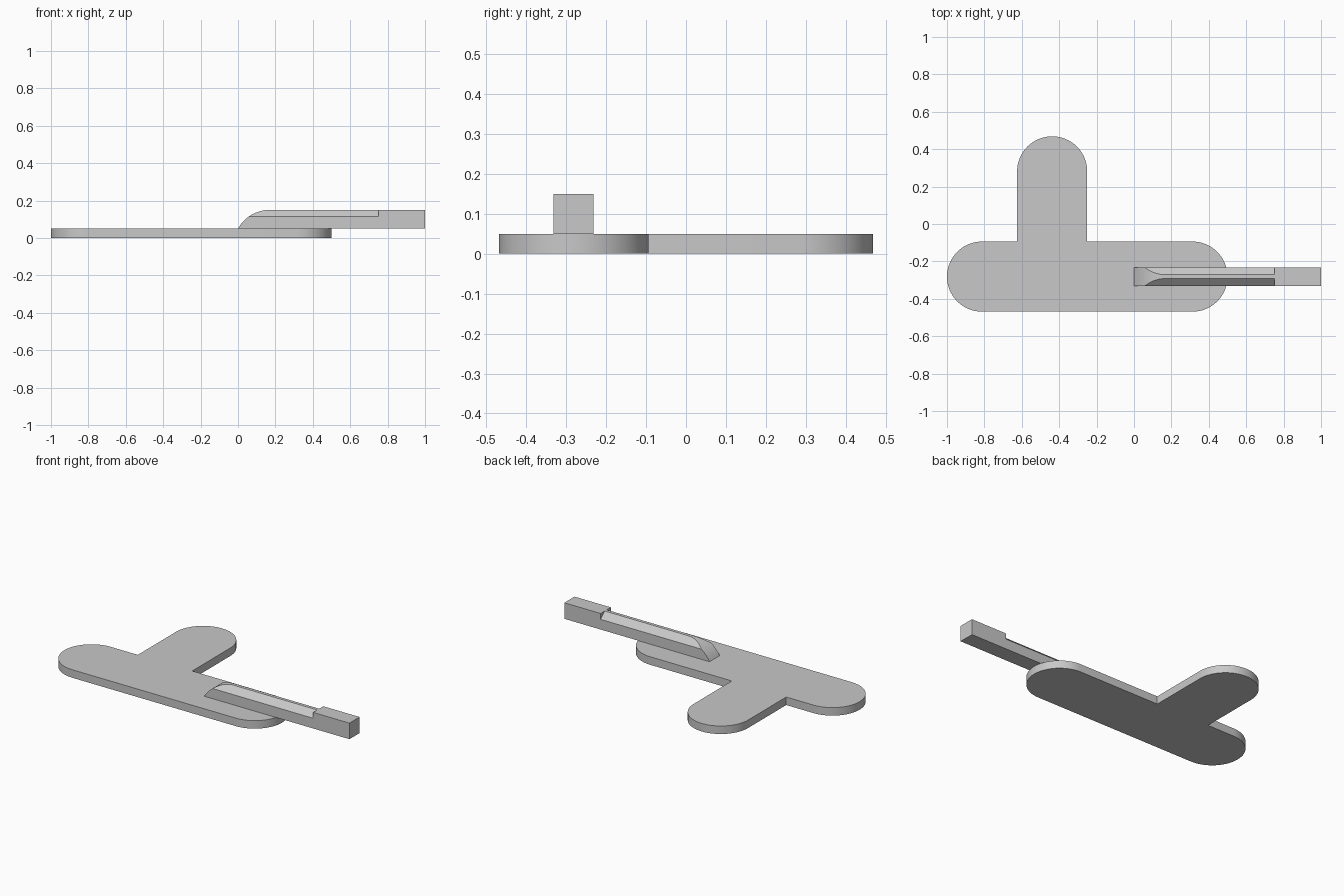
import bpy, bmesh
from math import sin, cos, pi, atan2
from mathutils import Vector

cube = bpy.data.objects.get("Cube")
if cube:
    bpy.data.objects.remove(cube, do_unlink=True)

gray = bpy.data.materials.new("light gray")
gray.use_nodes = True
color = (0.58, 0.58, 0.58, 1)
gray.diffuse_color = color
gray.node_tree.nodes["Principled BSDF"].inputs["Base Color"].default_value = color


def arc(cx, cy, r, start, end, steps):
    """Points along a circular arc."""
    angles = [start + (end - start) * i / steps for i in range(steps + 1)]
    return [(cx + r * cos(a), cy + r * sin(a)) for a in angles]


def prism(points, offset):
    """Closed outline extruded along offset."""
    bm = bmesh.new()
    face = bm.faces.new([bm.verts.new(p) for p in points])
    new = bmesh.ops.extrude_face_region(bm, geom=[face])["geom"]
    verts = [v for v in new if isinstance(v, bmesh.types.BMVert)]
    bmesh.ops.translate(bm, verts=verts, vec=offset)
    if face.is_valid and not any(len(e.link_faces) == 1 for e in face.edges):
        pass
    elif not face.is_valid:
        bmesh.ops.holes_fill(bm, edges=bm.edges[:])
    bmesh.ops.recalc_face_normals(bm, faces=bm.faces[:])
    return bm


def finish(bm, name):
    bmesh.ops.recalc_face_normals(bm, faces=bm.faces[:])
    mesh = bpy.data.meshes.new(name)
    bm.to_mesh(mesh)
    bm.free()
    mesh.materials.append(gray)
    obj = bpy.data.objects.new(name, mesh)
    bpy.context.collection.objects.link(obj)
    bpy.ops.object.select_all(action="DESELECT")
    obj.select_set(True)
    bpy.context.view_layer.objects.active = obj
    bpy.ops.object.shade_smooth_by_angle(angle=pi / 6)
    return obj


# Flat base: long rounded bar with a rounded branch to the back
R, THICK = 0.1875, 0.05
bar_y, branch_x = -0.2813, -0.4375
outline = arc(-1 + R, bar_y, R, pi / 2, 3 * pi / 2, 32)
outline += arc(0.5 - R, bar_y, R, -pi / 2, pi / 2, 32)
outline += [(branch_x + R, bar_y + R)]
outline += arc(branch_x, 0.4688 - R, R, 0, pi, 32)
outline += [(branch_x - R, bar_y + R)]
finish(prism([(x, y, 0) for x, y in outline], (0, 0, THICK)), "base_plate")

# Blade: curved tip profile, then both upper edges cut to slopes
mid_y, half, top = -0.2813, 0.05, 0.15
joint, curve_x = 0.75, 0.17
tip_r = (curve_x ** 2 + 0.1 ** 2) / 0.2
cz = top - tip_r
profile = arc(curve_x, cz, tip_r, atan2(THICK - cz, -curve_x), pi / 2, 16)
profile += [(joint, top), (joint, THICK)]
blade = prism([(x, mid_y - half, z) for x, z in profile], (0, 2 * half, 0))
for side in (-1, 1):
    cut = bmesh.ops.bisect_plane(
        blade, geom=blade.verts[:] + blade.edges[:] + blade.faces[:],
        plane_co=(0, mid_y + side * half, 0.1135),
        plane_no=Vector((0, side * 0.0365, 0.04)).normalized(),
        clear_outer=True)["geom_cut"]
    edges = [e for e in cut if isinstance(e, bmesh.types.BMEdge)]
    bmesh.ops.holes_fill(blade, edges=edges, sides=0)
finish(blade, "blade")

# Handle: plain square bar
corners = [(joint, THICK), (1, THICK), (1, top), (joint, top)]
finish(prism([(x, mid_y - half, z) for x, z in corners], (0, 2 * half, 0)), "handle")
